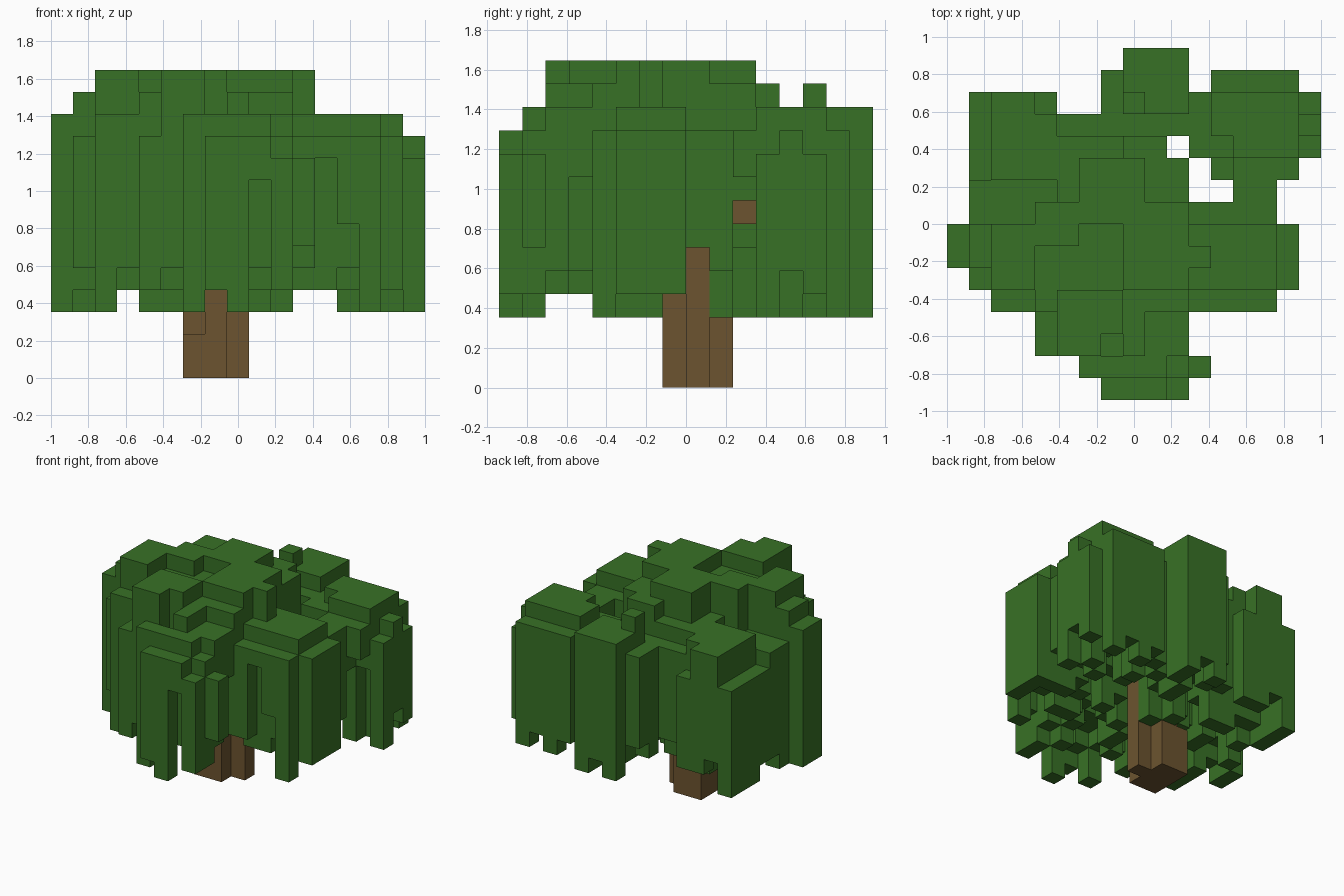
import bpy
import bmesh
import random
from mathutils import Vector

cube = bpy.data.objects.get("Cube")
if cube:
    bpy.data.objects.remove(cube, do_unlink=True)

random.seed(4)
UNIT = 2 / 17                       # edge of one block
ORIGIN = Vector((-1, -8 * UNIT, 0))


def make_material(name, colour):
    mat = bpy.data.materials.new(name)
    mat.use_nodes = True
    mat.diffuse_color = colour
    mat.node_tree.nodes["Principled BSDF"].inputs["Base Color"].default_value = colour
    return mat


def box(x0, x1, y0, y1, z0, z1):
    return {(x, y, z) for x in range(x0, x1) for y in range(y0, y1) for z in range(z0, z1)}


def build_blocks(name, cells, mat):
    """Skin a set of grid cells with its outer faces only."""
    bm = bmesh.new()
    verts = {}

    def vert(p):
        key = tuple(round(c) for c in p)
        if key not in verts:
            verts[key] = bm.verts.new(ORIGIN + Vector(key) * UNIT)
        return verts[key]

    axes = [Vector((1, 0, 0)), Vector((0, 1, 0)), Vector((0, 0, 1))]
    for cell in sorted(cells):
        mid = Vector(cell) + Vector((.5, .5, .5))
        for a in range(3):
            u, v = axes[(a + 1) % 3] / 2, axes[(a + 2) % 3] / 2
            for side in (1, -1):
                n = axes[a] * side
                if tuple(int(c + d) for c, d in zip(cell, n)) in cells:
                    continue
                c, w = mid + n / 2, v * side
                bm.faces.new([vert(c - u - w), vert(c + u - w), vert(c + u + w), vert(c - u + w)])
    mesh = bpy.data.meshes.new(name)
    bm.to_mesh(mesh)
    bm.free()
    mesh.materials.append(mat)
    obj = bpy.data.objects.new(name, mesh)
    bpy.context.collection.objects.link(obj)
    return obj


leaf_green = make_material("leaf green", (.039, .166, .019, 1))
bark_brown = make_material("bark brown", (.15, .088, .029, 1))

# Canopy outline: x range and y range of each patch
outline = [
    (7, 11, 0, 1), (6, 12, 1, 2), (4, 11, 2, 4), (2, 15, 4, 5), (1, 16, 5, 6),
    (0, 16, 6, 8), (1, 15, 8, 9), (1, 11, 9, 11), (13, 15, 9, 10), (12, 16, 10, 11),
    (1, 10, 11, 12), (11, 17, 11, 12), (1, 17, 12, 13), (1, 5, 13, 14),
    (7, 17, 13, 14), (7, 11, 14, 15), (12, 16, 14, 15), (8, 11, 15, 16),
]
top = {}
for x0, x1, y0, y1 in outline:
    for x, y, z in box(x0, x1, y0, y1, 0, 1):
        top[x, y] = 11

# Leaf clumps by crown height: later ones rise over earlier ones
clumps = {
    10: [(10, 11, 0, 1), (11, 12, 1, 2), (12, 13, 10, 11), (16, 17, 11, 12),
         (16, 17, 13, 14), (1, 2, 10, 14), (4, 5, 13, 14)],
    12: [(6, 10, 1, 2), (8, 11, 2, 5), (2, 4, 4, 5), (0, 1, 6, 8), (11, 15, 5, 8),
         (2, 5, 10, 13), (2, 4, 13, 14), (5, 8, 9, 12), (8, 11, 13, 16),
         (12, 15, 12, 14), (13, 16, 11, 14)],
    13: [(4, 6, 4, 9), (1, 2, 6, 8), (6, 11, 4, 9), (9, 11, 9, 11), (8, 10, 11, 12),
         (8, 9, 13, 14), (8, 9, 2, 4)],
    14: [(5, 8, 3, 5), (5, 7, 2, 3), (2, 4, 5, 8), (4, 6, 7, 9), (8, 11, 5, 8),
         (11, 12, 6, 7), (6, 9, 8, 11), (9, 11, 8, 9)],
}
for height, areas in clumps.items():
    for x0, x1, y0, y1 in areas:
        for x, y, z in box(x0, x1, y0, y1, 0, 1):
            if (x, y) in top:
                top[x, y] = height

# Strand ends at the rim, grouped by height: the rest are random
rim_ends = {
    3: [(8, 0), (6, 1), (2, 4), (14, 4), (0, 6), (0, 7), (16, 11), (1, 13), (8, 15), (10, 15)],
    4: [(7, 0), (10, 0), (4, 2), (15, 7), (9, 15)],
    5: [(5, 2), (10, 2), (1, 5), (3, 4), (11, 4), (14, 9), (16, 12)],
    6: [(11, 1), (14, 8)],
    7: [(13, 4)],
    9: [(9, 0), (10, 3), (15, 10)],
    10: [(12, 4)],
}
fixed_end = {cell: low for low, cells in rim_ends.items() for cell in cells}


def strand_end(x, y):
    """Long strands hang at the rim, uneven ones inside."""
    if (x, y) in fixed_end:
        return fixed_end[x, y]
    rim = any((x + dx, y + dy) not in top for dx, dy in ((1, 0), (-1, 0), (0, 1), (0, -1)))
    low = random.choice((3, 3, 4, 4, 5) if rim else (3, 4, 5, 6, 8, 9))
    if x in (3, 11, 12) or y in (2, 3) or (x == 7 and y < 7):
        low = max(low, 4)
    if x > 8:                       # openings that reveal the trunk
        low = max(low, {7: 4, 8: 6, 9: 5, 10: 8}.get(y, 3))
    return low


# Trunk: cross-shaped core, a root and a bent branch
trunk = box(7, 8, 7, 10, 0, 8) | box(6, 9, 8, 9, 0, 8) | box(6, 7, 9, 10, 0, 3)
trunk |= box(6, 7, 7, 8, 0, 2) | box(7, 8, 9, 11, 7, 8) | box(8, 10, 10, 11, 7, 8)

# Hanging foliage
leaves = set()
for x, y in sorted(top):
    leaves |= box(x, x + 1, y, y + 1, strand_end(x, y), top[x, y])

build_blocks("trunk", trunk, bark_brown)
build_blocks("hanging_foliage", leaves - trunk, leaf_green)
